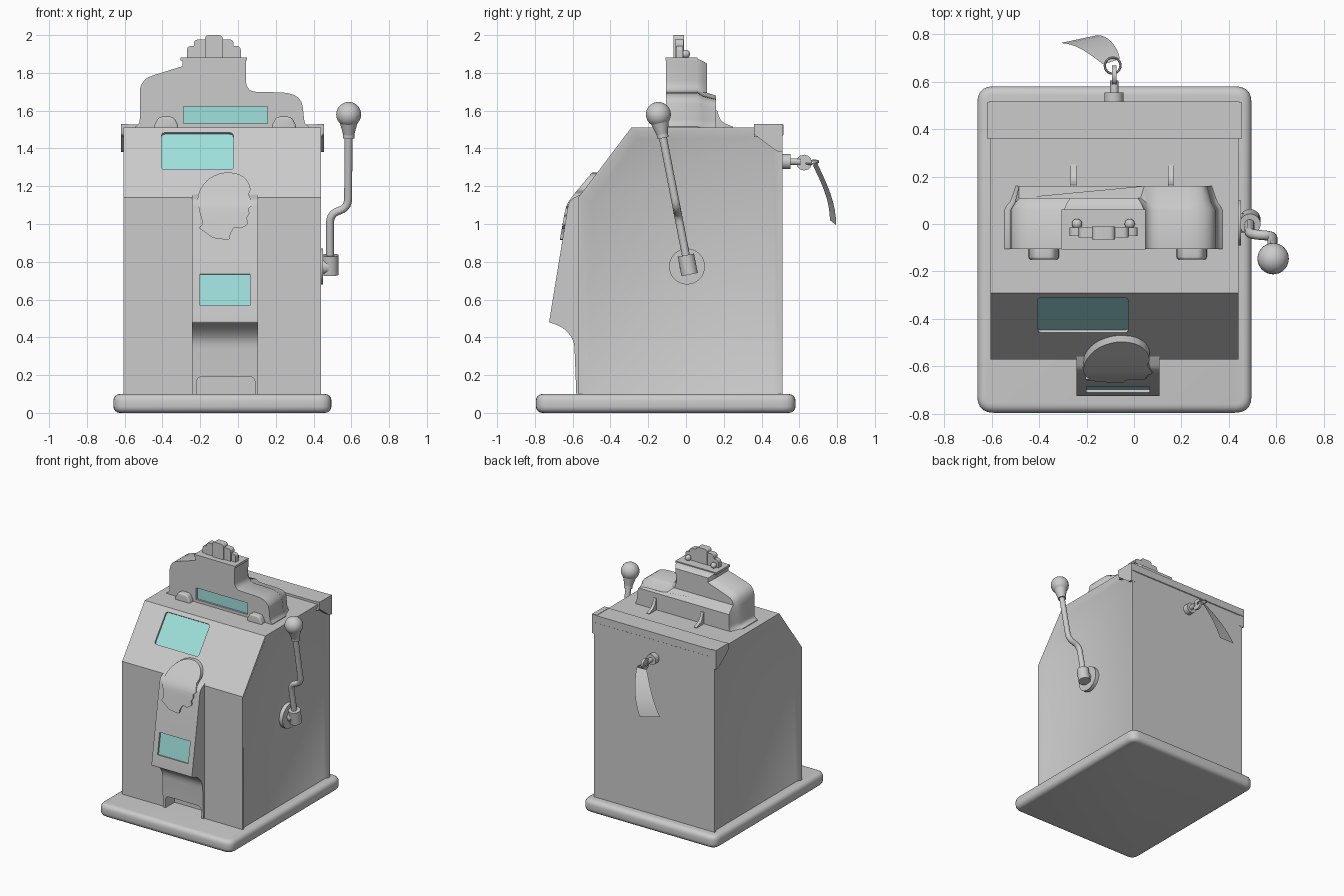
import bpy, bmesh, math
from mathutils import Vector, Matrix

if "Cube" in bpy.data.objects:
    bpy.data.objects.remove(bpy.data.objects["Cube"])

glass = bpy.data.materials.new("teal_glass")
glass.diffuse_color = (0.35, 0.75, 0.72, 1)
glass.use_nodes = True
glass.node_tree.nodes["Principled BSDF"].inputs["Base Color"].default_value = glass.diffuse_color


def rounded(pts, seg=5):
    """Outline of (a, b[, radius]) corners, with the radius corners filleted."""
    out = []
    for i, p in enumerate(pts):
        c = Vector(p[:2])
        if len(p) < 3 or not p[2]:
            out.append(c)
            continue
        a, b = Vector(pts[i - 1][:2]) - c, Vector(pts[(i + 1) % len(pts)][:2]) - c
        a = a.normalized() * min(p[2], a.length * 0.48)
        b = b.normalized() * min(p[2], b.length * 0.48)
        for k in range(seg + 1):
            t = k / seg
            out.append(c + a * (1 - t) ** 2 + b * t ** 2)
    return out


def rect(a0, a1, b0, b1, r=0.0, rt=None):
    rt = r if rt is None else rt
    return rounded([(a0, b0, r), (a1, b0, r), (a1, b1, rt), (a0, b1, rt)])


def finish(bm, name, mat=None):
    bmesh.ops.recalc_face_normals(bm, faces=bm.faces[:])
    me = bpy.data.meshes.new(name)
    bm.to_mesh(me)
    bm.free()
    ob = bpy.data.objects.new(name, me)
    bpy.context.collection.objects.link(ob)
    if mat:
        me.materials.append(mat)
    smooth(ob)
    return ob


def activate(ob):
    bpy.ops.object.select_all(action='DESELECT')
    ob.select_set(True)
    bpy.context.view_layer.objects.active = ob


def smooth(ob):
    activate(ob)
    bpy.ops.object.shade_smooth_by_angle(angle=math.radians(32))


def prism(outline, lo, hi, axis='y', bevel=0.0):
    """bmesh of an outline extruded along an axis."""
    put = {'x': lambda a, b, c: (c, a, b), 'y': lambda a, b, c: (a, c, b),
           'z': lambda a, b, c: (a, b, c)}[axis]
    bm = bmesh.new()
    f0 = [bm.verts.new(put(p[0], p[1], lo)) for p in outline]
    f1 = [bm.verts.new(put(p[0], p[1], hi)) for p in outline]
    bm.faces.new(f0)
    bm.faces.new(f1[::-1])
    n = len(f0)
    for i in range(n):
        bm.faces.new((f0[i], f1[i], f1[(i + 1) % n], f0[(i + 1) % n]))
    bmesh.ops.recalc_face_normals(bm, faces=bm.faces[:])
    if bevel:
        sharp = [e for e in bm.edges if e.calc_face_angle(0) > 0.6]
        bmesh.ops.bevel(bm, geom=sharp, offset=bevel, segments=4, profile=0.5, affect='EDGES')
    return bm


def solid(name, outline, lo, hi, axis='y', bevel=0.0, mat=None, M=None):
    bm = prism(outline, lo, hi, axis, bevel)
    if M:
        bm.transform(M)
    return finish(bm, name, mat)


def cyl(name, p0, p1, r, r2=None, seg=32):
    p0, p1 = Vector(p0), Vector(p1)
    d = p1 - p0
    bm = bmesh.new()
    M = Matrix.Translation((p0 + p1) / 2) @ d.to_track_quat('Z', 'Y').to_matrix().to_4x4()
    bmesh.ops.create_cone(bm, cap_ends=True, segments=seg, radius1=r, radius2=r2 or r,
                          depth=d.length, matrix=M)
    return finish(bm, name)


def ball(name, c, r, seg=32):
    bm = bmesh.new()
    bmesh.ops.create_uvsphere(bm, u_segments=seg, v_segments=seg // 2, radius=r,
                              matrix=Matrix.Translation(c))
    return finish(bm, name)


def cut(hosts, cutter):
    for h in hosts:
        m = h.modifiers.new("cut", 'BOOLEAN')
        m.operation, m.solver, m.object = 'DIFFERENCE', 'EXACT', cutter
        activate(h)
        bpy.ops.object.modifier_apply(modifier=m.name)
        smooth(h)
    bpy.data.objects.remove(cutter)


def window(name, host, c, w, h, tilt=0.0, r=0.0):
    """Recess in a front face with a glass pane at its bottom."""
    M = Matrix.Translation(c) @ Matrix.Rotation(tilt, 4, 'X')
    o = rect(-w / 2, w / 2, -h / 2, h / 2, r)
    cut([host], solid("cutter", o, -0.1, 0.02, M=M))
    solid(name, o, 0.014, 0.028, mat=glass, M=M)


# base plinth
solid("base", rect(-0.66, 0.495, -0.795, 0.58, 0.07), 0, 0.10, 'z', bevel=0.035)

# cabinet with dished side panels
bm = prism([(-0.57, 0.06), (-0.57, 1.14), (-0.29, 1.51), (0.51, 1.51), (0.51, 0.06)],
           -0.605, 0.44, 'x')
sides = [f for f in bm.faces if abs(f.normal.x) > 0.9]
bmesh.ops.inset_region(bm, faces=sides, thickness=0.02, depth=0)
bmesh.ops.inset_region(bm, faces=sides, thickness=0.05, depth=-0.02)
cabinet = finish(bm, "cabinet")

# coin chute on the front, with a scooped underside
chute = solid("coin_chute", rounded([
    (-0.53, 1.17), (-0.62, 1.125, 0.03), (-0.725, 0.48, 0.006), (-0.655, 0.455, 0.03),
    (-0.592, 0.39, 0.05), (-0.58, 0.08), (-0.53, 0.08)]), -0.243, 0.107, 'x')

# payout opening
cut([cabinet, chute], solid("cutter", rect(-0.22, 0.09, 0.0, 0.193, 0, 0.035), -0.75, -0.47))

# cabinet windows
window("reel_window", cabinet, (-0.215, -0.384, 1.386), 0.38, 0.245, -0.648, 0.02)
window("chute_window", chute, (-0.068, -0.697, 0.652), 0.265, 0.168, -0.163)

# head silhouette plate, bent to follow chute and slope
head = [(-.205, 1.18), (-.16, 1.24), (-.085, 1.275), (0, 1.27), (.05, 1.235), (.07, 1.18),
        (.055, 1.16), (.08, 1.10), (.053, 1.08), (.063, 1.055), (.045, 1.035), (.055, 1.0),
        (.015, .975), (-.02, .985), (-.04, .95), (-.045, .915), (-.13, .925), (-.21, .98),
        (-.185, 1.0), (-.205, 1.07), (-.215, 1.13)]
bm = prism(rounded([(x, z, 0.05 if z > 1.17 else 0.012) for x, z in head], 3), 0, 0.06)
for z in (1.2, 1.17, 1.15, 1.13, 1.11, 1.09, 1.06):
    bmesh.ops.bisect_plane(bm, geom=bm.verts[:] + bm.edges[:] + bm.faces[:],
                           plane_co=(0, 0, z), plane_no=(0, 0, 1))
for v in bm.verts:
    a, b = -0.50 - (1.27 - v.co.z) * 0.85, -0.635 - (1.12 - v.co.z) * 0.164
    v.co.y += 0.5 * (a + b + math.hypot(a - b, 0.02))
finish(bm, "head_plate")

# back cap with ears over the rear top edge
solid("back_cap", rounded([(0.36, 1.527), (0.515, 1.527), (0.515, 1.47), (0.50, 1.46),
                           (0.36, 1.46)]), -0.61, 0.445, 'x')
ear = rounded([(0.36, 1.53), (0.512, 1.53), (0.512, 1.38), (0.48, 1.385, 0.02), (0.36, 1.475, 0.01)])
solid("cap_ear_left", ear, -0.62, -0.58, 'x')
solid("cap_ear_right", ear, 0.415, 0.455, 'x')

# marquee on top: stepped silhouette, tapered back
bm = prism(rounded([
    (-0.545, 1.44), (-0.545, 1.515), (-0.52, 1.535, 0.02), (-0.52, 1.765, 0.07), (-0.295, 1.835),
    (-0.295, 1.875), (0.042, 1.875), (0.042, 1.70, 0.06), (0.335, 1.695, 0.11),
    (0.352, 1.535, 0.02), (0.372, 1.515), (0.372, 1.44)]), -0.105, 0.06)
back = [f for f in bm.faces if f.normal.y > 0.9]
bmesh.ops.inset_region(bm, faces=back, thickness=0.018, depth=0.03)
bmesh.ops.inset_region(bm, faces=back, thickness=0.018, depth=0.07)
for z in (1.64, 1.695):
    bmesh.ops.bisect_plane(bm, geom=bm.verts[:] + bm.edges[:] + bm.faces[:],
                           plane_co=(0, 0, z), plane_no=(0, 0, 1))
for v in bm.verts:
    if v.co.z > 1.69:
        v.co.y = min(v.co.y, 0.11)
marquee = finish(bm, "marquee")
window("marquee_window", marquee, (-0.067, -0.105, 1.577), 0.445, 0.09)

# front lugs and rear braces of the marquee
for side, x in (("left", -0.38), ("right", 0.243)):
    solid("lug_" + side, rounded([(x - .066, 1.49), (x - .062, 1.525), (x - .04, 1.568, .02),
                                  (x + .04, 1.568, .02), (x + .062, 1.525), (x + .066, 1.49)]),
          -0.15, -0.08, bevel=0.012)
for side, x in (("left", -0.255), ("right", 0.155)):
    solid("brace_" + side, rounded([(0.13, 1.49), (0.13, 1.61), (0.165, 1.60), (0.185, 1.54, .03),
                                    (0.25, 1.515), (0.25, 1.49)]), x - 0.012, x + 0.012, 'x')

# crest on top of the marquee
solid("crest_plate", rect(-0.305, 0.048, 1.865, 1.882), -0.108, 0.062)
for i, (hw, z, y0, y1) in enumerate([(0.143, 1.942, -0.05, -0.015), (0.105, 1.977, -0.057, -0.012),
                                     (0.048, 2.0, -0.066, -0.01)]):
    solid("crest_tier_%d" % (i + 1), rect(-0.128 - hw, -0.128 + hw, 1.875, z, 0, 0.025), y0, y1)
for side, x in (("left", -0.24), ("right", -0.018)):
    ball("crest_ball_" + side, (x, 0.0, 1.9), 0.022, 16)


# pull arm: leans forward as it rises
def arm(x, z):
    return (x, 0.01 - 0.195 * (z - 0.78), z)


cyl("arm_disc", (0.40, 0.005, 0.775), (0.45, 0.005, 0.775), 0.095, seg=48)
cyl("arm_axle", (0.42, 0.005, 0.775), (0.48, 0.005, 0.775), 0.04)
cyl("arm_hub", arm(0.489, 0.732), arm(0.489, 0.835), 0.044)
cu = bpy.data.curves.new("arm_rod", 'CURVE')
cu.dimensions, cu.bevel_depth, cu.bevel_resolution, cu.use_fill_caps = '3D', 0.021, 4, True
path = rounded([(0.487, 0.8), (0.487, 1.055, 0.05), (0.583, 1.085, 0.05), (0.585, 1.53)])
sp = cu.splines.new('POLY')
sp.points.add(len(path) - 1)
for p, q in zip(sp.points, path):
    p.co = (*arm(*q), 1)
rod = bpy.data.objects.new("arm_rod", cu)
bpy.context.collection.objects.link(rod)
activate(rod)
bpy.ops.object.convert(target='MESH')
smooth(bpy.context.object)
cyl("arm_collar", arm(0.586, 1.455), arm(0.586, 1.475), 0.03)
cyl("arm_ferrule", arm(0.586, 1.475), arm(0.586, 1.54), 0.03, 0.048)
ball("arm_knob", arm(0.586, 1.58), 0.066)

# lock, key and key ring on the back
cyl("lock", (-0.085, 0.5, 1.33), (-0.085, 0.553, 1.33), 0.04)
cyl("key_shaft", (-0.083, 0.55, 1.33), (-0.083, 0.605, 1.33), 0.018, seg=16)
cyl("key_bow", (-0.092, 0.625, 1.325), (-0.074, 0.625, 1.325), 0.042, seg=12)
bpy.ops.mesh.primitive_torus_add(location=(-0.09, 0.667, 1.327), rotation=(0.1, 0.25, 0),
                                 major_radius=0.034, minor_radius=0.005,
                                 major_segments=24, minor_segments=8)
bpy.context.object.name = "key_ring"
smooth(bpy.context.object)

# curled tag hanging from the ring
bm = bmesh.new()
rows = []
for k in range(9):
    t = k / 8
    y = 0.10 * math.sin(t * math.pi / 2)
    a = Vector((-0.13 - 0.18 * t, 0.672 + y * 0.9, 1.31 - 0.29 * t))
    b = Vector((-0.06 - 0.095 * t ** 1.5, 0.695 + y, 1.32 - 0.325 * t))
    rows.append([bm.verts.new(a), bm.verts.new(b)])
for r, s in zip(rows, rows[1:]):
    bm.faces.new((r[0], r[1], s[1], s[0]))
bmesh.ops.solidify(bm, geom=bm.faces[:], thickness=0.004)
finish(bm, "key_tag")
